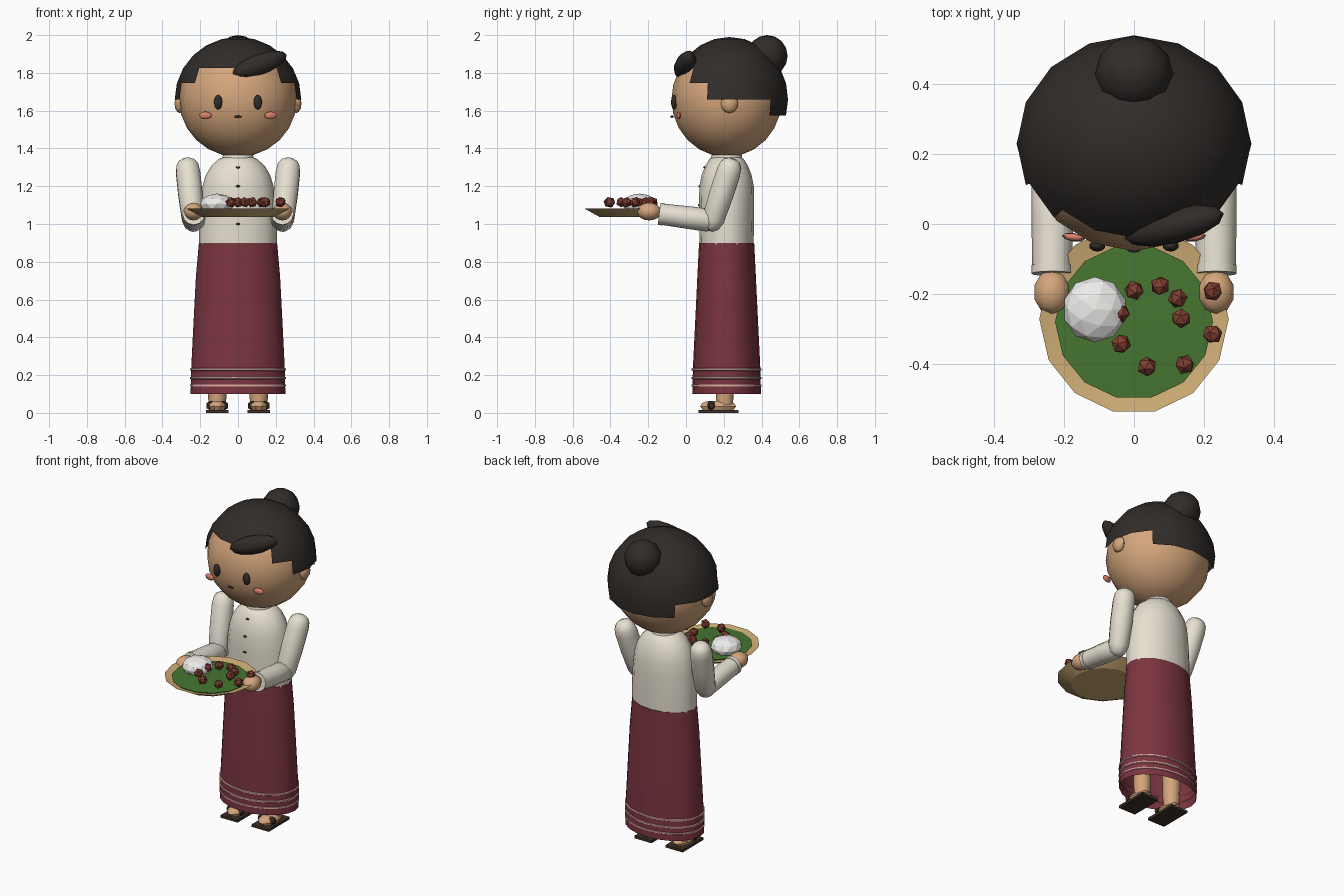
import bpy, bmesh, math
from mathutils import Vector, Euler

if "Cube" in bpy.data.objects:
    bpy.data.objects.remove(bpy.data.objects["Cube"])

COLORS = {
    "skin": (0.66, 0.38, 0.20), "hair": (0.03, 0.025, 0.022), "cream": (0.80, 0.75, 0.64),
    "maroon": (0.20, 0.035, 0.05), "pink": (0.75, 0.42, 0.38), "blush": (0.70, 0.22, 0.15),
    "leaf": (0.06, 0.18, 0.03), "straw": (0.62, 0.42, 0.18), "berry": (0.22, 0.05, 0.03),
    "sandal": (0.05, 0.03, 0.02), "white": (0.85, 0.84, 0.82),
}
MATS = {}
for key, c in COLORS.items():
    MATS[key] = bpy.data.materials.new(key)
    MATS[key].diffuse_color = (*c, 1)


def finish(name, bm, mat, smooth=None):
    bmesh.ops.recalc_face_normals(bm, faces=bm.faces[:])
    me = bpy.data.meshes.new(name)
    bm.to_mesh(me)
    bm.free()
    ob = bpy.data.objects.new(name, me)
    bpy.context.collection.objects.link(ob)
    me.materials.append(MATS[mat])
    if smooth:
        bpy.ops.object.select_all(action='DESELECT')
        ob.select_set(True)
        bpy.context.view_layer.objects.active = ob
        bpy.ops.object.shade_smooth_by_angle(angle=math.radians(smooth))
    return ob


def skin_rings(bm, rings, cap0=True, cap1=True):
    loops = [[bm.verts.new(p) for p in r] for r in rings]
    n = len(loops[0])
    for a, b in zip(loops, loops[1:]):
        for i in range(n):
            bm.faces.new((a[i], a[(i + 1) % n], b[(i + 1) % n], b[i]))
    if cap0:
        bm.faces.new(loops[0])
    if cap1:
        bm.faces.new(loops[-1])


def loft(name, mat, center, profile, n=16, cap0=True, cap1=True, smooth=40):
    """Stack of horizontal ellipses (z, rx, ry)."""
    bm = bmesh.new()
    ang = [2 * math.pi * i / n for i in range(n)]
    skin_rings(bm, [[(center[0] + rx * math.cos(a), center[1] + ry * math.sin(a), z) for a in ang]
                    for z, rx, ry in profile], cap0, cap1)
    return finish(name, bm, mat, smooth)


def limb(name, mat, p0, p1, profile, n=12, smooth=40):
    """Round limb along a line; profile is (fraction, radius)."""
    p0, p1 = Vector(p0), Vector(p1)
    q = (p1 - p0).to_track_quat('Z', 'Y')
    bm = bmesh.new()
    skin_rings(bm, [[p0.lerp(p1, t) + q @ Vector((r * math.cos(2 * math.pi * i / n),
                     r * math.sin(2 * math.pi * i / n), 0)) for i in range(n)] for t, r in profile])
    return finish(name, bm, mat, smooth)


def ball(name, mat, loc, size, rot=(0, 0, 0), seg=12, rings=8, ico=None, smooth=60, keep=None):
    bm = bmesh.new()
    if ico:
        bmesh.ops.create_icosphere(bm, subdivisions=ico, radius=1)
    else:
        bmesh.ops.create_uvsphere(bm, u_segments=seg, v_segments=rings, radius=1)
    if keep:
        bmesh.ops.delete(bm, geom=[f for f in bm.faces if not keep(f.calc_center_median())],
                         context='FACES')
    R = Euler(rot).to_matrix()
    for v in bm.verts:
        v.co = R @ Vector(a * b for a, b in zip(v.co, size)) + Vector(loc)
    return finish(name, bm, mat, smooth)


def box(name, mat, loc, size):
    bm = bmesh.new()
    bmesh.ops.create_cube(bm, size=1)
    for v in bm.verts:
        v.co = Vector(a * b for a, b in zip(v.co, size)) + Vector(loc)
    return finish(name, bm, mat)


CY = 0.215  # body axis


def hairline(c):
    """Stepped hair edge: short over the face, longer to the back."""
    az = math.degrees(math.atan2(abs(c.x), -c.y))
    low = 30 if az < 45 else 15 if az < 67.5 else 0 if az < 135 else -15
    return math.degrees(math.atan2(c.z, math.hypot(c.x, c.y))) > low


# Head, hair and face
ball("head", "skin", (0, CY, 1.66), (0.312, 0.292, 0.305), seg=16, rings=12)
ball("hair_cap", "hair", (0, 0.23, 1.66), (0.335, 0.31, 0.33), seg=16, rings=12, keep=hairline)
ball("hair_bun", "hair", (0, 0.43, 1.89), (0.112, 0.108, 0.11))
ball("hair_fringe", "hair", (0.115, -0.005, 1.845), (0.155, 0.05, 0.055),
     rot=(0, math.radians(-19), math.radians(14)))
ball("mouth", "sandal", (0, -0.074, 1.568), (0.02, 0.008, 0.006), seg=8, rings=6)
for s, side in ((1, "right"), (-1, "left")):
    ball("eye_" + side, "hair", (s * 0.105, -0.063, 1.645), (0.023, 0.016, 0.039), seg=10, rings=8)
    ball("cheek_" + side, "blush", (s * 0.173, -0.038, 1.575), (0.034, 0.012, 0.02),
         rot=(0, 0, s * 0.15), seg=8, rings=6)
    ball("ear_" + side, "skin", (s * 0.308, 0.23, 1.637), (0.028, 0.046, 0.05), seg=8, rings=6)

# Blouse
loft("neck", "skin", (0, CY), [(1.3, 0.07, 0.07), (1.4, 0.07, 0.07)])
loft("blouse", "cream", (0, CY), [(0.86, 0.207, 0.142), (1.0, 0.207, 0.145), (1.12, 0.2, 0.146),
     (1.2, 0.188, 0.144), (1.26, 0.17, 0.132), (1.31, 0.14, 0.112), (1.345, 0.1, 0.09),
     (1.355, 0.075, 0.075)], smooth=60)
loft("collar", "cream", (0, CY), [(1.335, 0.085, 0.085), (1.365, 0.08, 0.08)])
for i, (z, y) in enumerate(((1.0, 0.07), (1.1, 0.069), (1.2, 0.071), (1.3, 0.097))):
    ball("button_%d" % i, "sandal", (0, y, z), (0.012, 0.006, 0.006), seg=8, rings=4)

# Long skirt with hem stripes
loft("skirt", "maroon", (0, CY), [(0.9, 0.207, 0.146), (0.72, 0.223, 0.155), (0.45, 0.237, 0.168),
     (0.25, 0.247, 0.178), (0.1, 0.251, 0.182)], n=20, cap0=True, cap1=False)
for i, z in enumerate((0.145, 0.185, 0.23)):
    loft("hem_stripe_%d" % i, "pink", (0, CY), [(z - 0.007, 0.249, 0.18), (z - 0.004, 0.254, 0.185),
         (z + 0.004, 0.254, 0.185), (z + 0.007, 0.248, 0.178)], n=20, cap0=False, cap1=False)

# Arms, hands, legs and sandals
dome = [(-0.0, 0.022), (0.03, 0.045), (0.09, 0.06), (0.2, 0.066), (0.5, 0.066),
        (0.85, 0.06), (0.95, 0.046), (1.0, 0.02)]
for s, side in ((1, "right"), (-1, "left")):
    limb("upper_sleeve_" + side, "cream", (s * 0.272, 0.248, 1.345), (s * 0.232, 0.125, 0.965),
         dome, smooth=60)
    limb("forearm_sleeve_" + side, "cream", (s * 0.232, 0.16, 1.015), (s * 0.235, -0.135, 1.053),
         [(0, 0.025), (0.05, 0.048), (0.15, 0.061), (0.5, 0.06), (1, 0.056)], smooth=60)
    limb("cuff_" + side, "cream", (s * 0.235, -0.118, 1.051), (s * 0.235, -0.142, 1.054),
         [(0, 0.059), (1, 0.059)])
    ball("hand_" + side, "skin", (s * 0.235, -0.195, 1.066), (0.053, 0.064, 0.047), seg=10, rings=8)
    x = s * 0.11
    loft("leg_" + side, "skin", (x, 0.205), [(0.04, 0.045, 0.045), (0.1, 0.05, 0.05),
         (0.5, 0.06, 0.06)], n=10)
    loft("foot_" + side, "skin", (x, 0.17), [(0.014, 0.043, 0.085), (0.035, 0.053, 0.1),
         (0.052, 0.046, 0.088), (0.063, 0.03, 0.06)], n=10)
    box("sandal_sole_" + side, "sandal", (x, 0.172, 0.008), (0.12, 0.21, 0.016))
    limb("sandal_strap_" + side, "sandal", (x - 0.056, 0.135, 0.038), (x + 0.056, 0.135, 0.038),
         [(0, 0.014), (0.2, 0.026), (0.8, 0.026), (1, 0.014)], n=8)

# Serving tray with leaf, rice mound and berries
TY = -0.272
loft("tray", "straw", (0, TY), [(1.037, 0.19, 0.19), (1.081, 0.271, 0.271), (1.07, 0.225, 0.225),
     (1.066, 0.19, 0.19)], n=14, smooth=25)
loft("leaf_liner", "leaf", (0, TY - 0.008), [(1.066, 0.215, 0.215), (1.076, 0.226, 0.222),
     (1.08, 0.15, 0.15), (1.082, 0.03, 0.03)], n=14, smooth=40)
ball("rice_mound", "white", (-0.112, -0.245, 1.105), (0.092, 0.094, 0.056), ico=2, smooth=None)
spots = ((0, -0.19), (0.075, -0.177), (0.125, -0.213), (0.225, -0.192), (0.135, -0.27),
         (0.225, -0.315), (-0.037, -0.343), (0.037, -0.408), (0.145, -0.402), (-0.04, -0.255))
for i, (x, y) in enumerate(spots):
    ball("berry_%d" % i, "berry", (x, y, 1.115), (0.029,) * 3, rot=(0.3, 0.2, i * 0.7),
         ico=1, smooth=None)

for m in bpy.data.materials:
    if m.users and not m.is_grease_pencil:
        m.use_nodes = True
        m.node_tree.nodes["Principled BSDF"].inputs["Base Color"].default_value = m.diffuse_color
